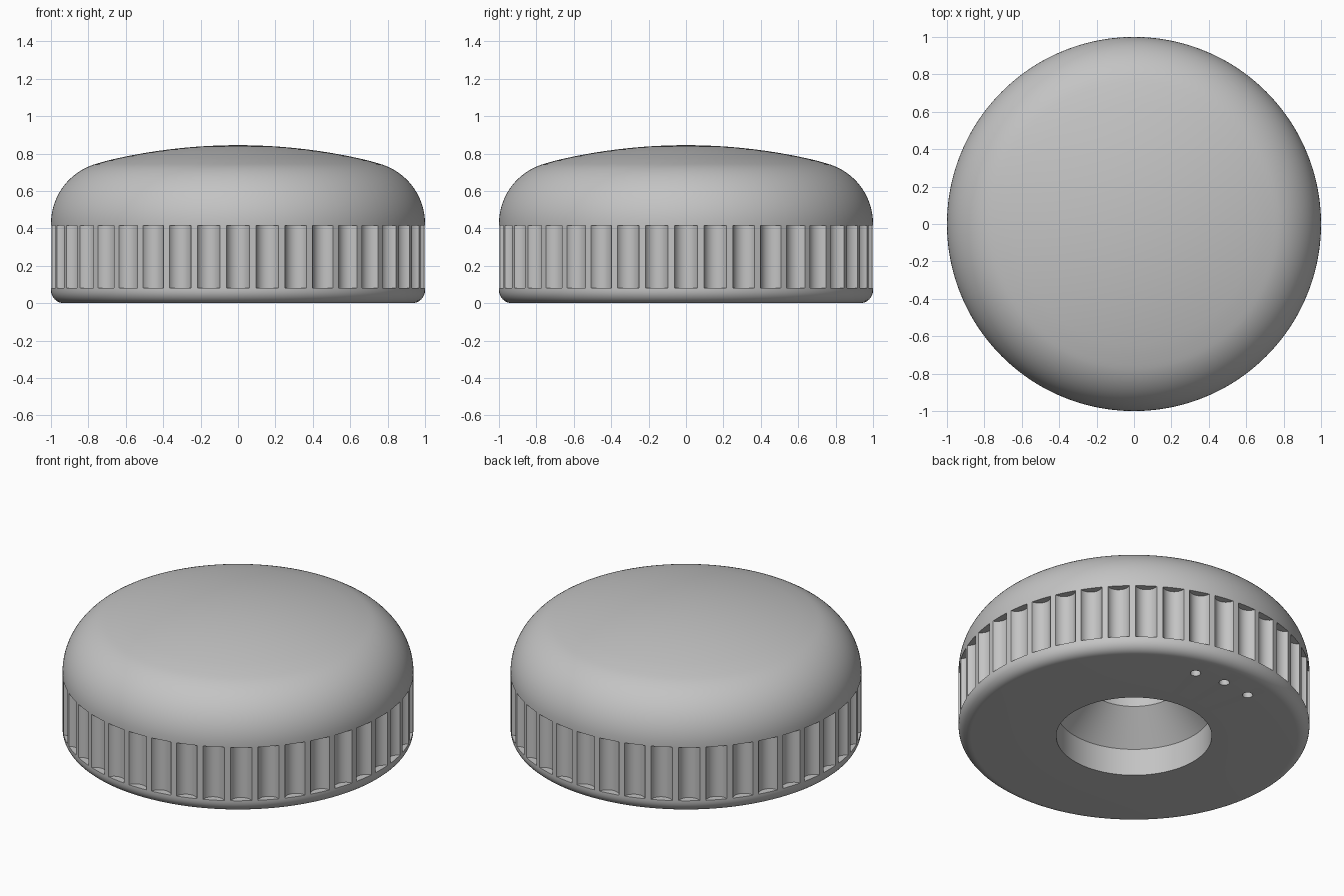
import bpy, bmesh
from math import sin, cos, acos, sqrt, pi, radians

cube = bpy.data.objects.get("Cube")
if cube:
    bpy.data.objects.remove(cube, do_unlink=True)

GREY = (0.55, 0.55, 0.55, 1)
mat = bpy.data.materials.new("plain grey")
mat.use_nodes = True
mat.diffuse_color = GREY
mat.node_tree.nodes["Principled BSDF"].inputs["Base Color"].default_value = GREY

# Grip flutes: round scoops evenly spaced round the rim
FLUTES, SCOOP, CENTRE = 40, 0.065, 1.02
PITCH = 2 * pi / FLUTES
HALF = acos((1 + CENTRE**2 - SCOOP**2) / (2 * CENTRE))


def scoop_radius(a):
    return min(1, CENTRE * cos(a) - sqrt(max(0, SCOOP**2 - (CENTRE * sin(a))**2)))


def arc(cx, cz, r, start, end, steps):
    angles = [radians(start + (end - start) * i / steps) for i in range(steps + 1)]
    return [(cx + r * cos(a), cz + r * sin(a), False) for a in angles]


# Directions round the axis, with the radius the fluted band has in each
spokes = []
for k in range(FLUTES):
    for i in range(13):
        a = HALF * sin(pi * (i / 12 - 0.5))
        spokes.append((k * PITCH + a, 1 if i in (0, 12) else scoop_radius(a)))
    spokes.append((k * PITCH + PITCH / 2, 1))

# Profile from socket roof to top of crown: radius, height, fluted
LOW, HIGH, EDGE, SHOULDER, CROWN = 0.08, 0.415, 0.07, 0.333, 3.0
socket = [(0, 0.55, False), (0.27, 0.55, False), (0.27, 0.353, False),
          (0.443, 0.17, False), (0.443, 0, False)]
base = arc(1 - EDGE, EDGE, EDGE, -90, 0, 8) + [(1, LOW, False)]
band = [(1, LOW, True), (1, HIGH, True), (1, HIGH, False)]
shoulder = arc(1 - SHOULDER, 0.425, SHOULDER, 0, 75.5, 18)
crown = arc(0, 0.845 - CROWN, CROWN, 75.5, 90, 14)[1:]
profile = socket + base + band + shoulder + crown

# Knob body
bm = bmesh.new()
rings = []
for r, z, fluted in profile:
    rings.append([bm.verts.new(((s if fluted else r) * cos(a),
                                (s if fluted else r) * sin(a), z)) for a, s in spokes])
for lower, upper in zip(rings, rings[1:]):
    for i in range(len(spokes)):
        j = (i + 1) % len(spokes)
        bm.faces.new((lower[i], lower[j], upper[j], upper[i]))
bmesh.ops.remove_doubles(bm, verts=bm.verts, dist=1e-5)
bmesh.ops.recalc_face_normals(bm, faces=bm.faces)
mesh = bpy.data.meshes.new("knob_body")
bm.to_mesh(mesh)
bm.free()
mesh.materials.append(mat)
body = bpy.data.objects.new("knob_body", mesh)
bpy.context.collection.objects.link(body)

# Three small holes in the underside, towards the back
bm = bmesh.new()
for angle in (76, 90, 104):
    made = bmesh.ops.create_cone(bm, cap_ends=True, segments=24, radius1=0.03,
                                 radius2=0.03, depth=0.12)
    a = radians(angle)
    bmesh.ops.translate(bm, verts=made["verts"], vec=(0.8 * cos(a), 0.8 * sin(a), 0))
cut_mesh = bpy.data.meshes.new("hole_cutter")
bm.to_mesh(cut_mesh)
bm.free()
cut_mesh.materials.append(mat)
cutter = bpy.data.objects.new("hole_cutter", cut_mesh)
cutter.hide_render = True
bpy.context.collection.objects.link(cutter)

mod = body.modifiers.new("holes", "BOOLEAN")
mod.operation = "DIFFERENCE"
mod.solver = "EXACT"
mod.object = cutter
bpy.ops.object.select_all(action="DESELECT")
body.select_set(True)
bpy.context.view_layer.objects.active = body
bpy.ops.object.modifier_apply(modifier=mod.name)
bpy.data.objects.remove(cutter, do_unlink=True)
bpy.ops.object.shade_smooth_by_angle(angle=radians(30))
